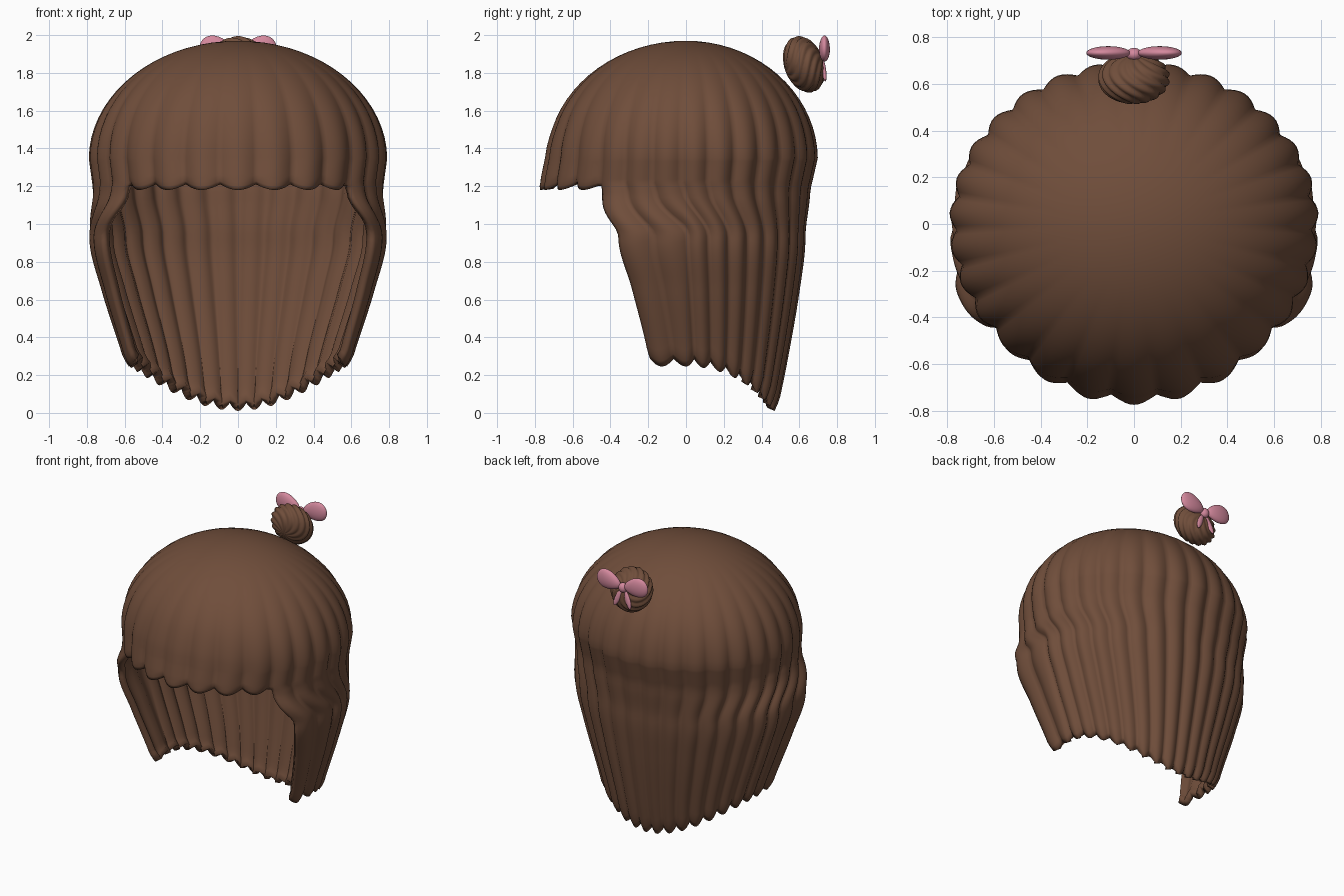
import bpy, bmesh, math
from mathutils import Matrix, Vector

if "Cube" in bpy.data.objects:
    bpy.data.objects.remove(bpy.data.objects["Cube"])


def material(name, rgb):
    m = bpy.data.materials.new(name)
    m.diffuse_color = (*rgb, 1)
    m.use_nodes = True
    m.node_tree.nodes["Principled BSDF"].inputs["Base Color"].default_value = m.diffuse_color
    return m


BROWN = material("brown hair", (0.16, 0.075, 0.043))
PINK = material("pink ribbon", (0.66, 0.25, 0.34))


def finish(name, bm, mat):
    me = bpy.data.meshes.new(name)
    bm.to_mesh(me)
    bm.free()
    me.materials.append(mat)
    me.polygons.foreach_set("use_smooth", [True] * len(me.polygons))
    ob = bpy.data.objects.new(name, me)
    bpy.context.collection.objects.link(ob)
    return ob


# Cross-section by height: z, half width, back depth, front depth, edge angle from the back
TABLE = [(0.00, .53, .475, .70, 104), (0.27, .595, .53, .77, 105),
         (0.65, .715, .595, .95, 108), (0.93, .78, .625, 1.08, 110),
         (1.18, .762, .65, .76, 127), (1.22, .765, .66, .74, 129),
         (1.35, .783, .69, .725, 129)]


def slope(i, c):
    a, b = TABLE[max(i - 1, 0)], TABLE[min(i + 1, len(TABLE) - 1)]
    return (b[c] - a[c]) / (b[0] - a[0])


def section(z):
    """Smoothly interpolated table; an ellipsoid dome above it."""
    if z >= 1.35:
        k = math.sqrt(max(0, 1 - ((z - 1.35) / .62) ** 2))
        return [v * k for v in TABLE[-1][1:4]] + [129]
    z = max(z, 0)
    i = max(j for j in range(len(TABLE) - 1) if TABLE[j][0] <= z)
    p, q = TABLE[i], TABLE[i + 1]
    h = q[0] - p[0]
    t = (z - p[0]) / h
    out = []
    for c in range(1, 5):
        if i >= 3:                      # linear-ish near the seam
            s = t * t * (3 - 2 * t) if i == 3 else t
            out.append(p[c] + (q[c] - p[c]) * s)
        else:
            m0, m1 = slope(i, c) * h, slope(i + 1, c) * h
            if i == 2:
                m1 = 0
            out.append((2*t**3 - 3*t*t + 1) * p[c] + (t**3 - 2*t*t + t) * m0
                       + (3*t*t - 2*t**3) * q[c] + (t**3 - t*t) * m1)
    return out


def hair_point(v, z, lobe, curl=0.0, fringe=False):
    """v is -1..1 across the curtain, or 1..2 through the fringe."""
    rx, rb, rf, edge = section(z)
    phi = math.radians(edge) * v if not fringe else math.radians(129 + 102 * (v - 1))
    amp = .03 * min(1, max(0, (1.92 - z) / .6))
    k = 1 - amp + amp * 1.4 * lobe - curl
    if fringe:                          # fringe swells forward near its hem
        k += .03 * math.sin(math.pi * (v - 1)) * max(0, min(1, (1.5 - z) / .25))
    c = math.cos(phi)
    return Vector((rx * math.sin(phi) * k, (rb if c > 0 else rf) * c * k, z))


# Hair shell: dome and fringe run all round, the curtain hangs from sides and back
LOCKS, FRINGE, ROWS, DROP = 21, 7, 26, 32
NC, NB = LOCKS * 8, FRINGE * 10
cols = []
for j in range(NC + 1):
    cols.append((2 * j / NC - 1, abs(math.sin(math.pi * LOCKS * j / NC)), False))
for j in range(1, NB):
    cols.append((1 + j / NB, abs(math.sin(math.pi * FRINGE * j / NB)), True))

bm = bmesh.new()
pole = bm.verts.new((0, 0, 1.97))
prev = None
for r in range(1, ROWS + 1):
    ring = []
    for v, lobe, fr in cols:
        end = 1.21 - .03 * lobe if fr else 1.2
        if r <= 18:
            z = 1.35 + .62 * math.cos(math.pi / 2 * r / 18)
        else:
            z = 1.35 + (end - 1.35) * (r - 18) / (ROWS - 18)
        curl = {ROWS: .025, ROWS - 1: .008}.get(r, 0) if fr else 0
        ring.append(bm.verts.new(hair_point(v, z, lobe, curl, fr)))
    n = len(ring)
    for j in range(n):
        k = (j + 1) % n
        if prev:
            bm.faces.new((prev[j], prev[k], ring[k], ring[j]))
        else:
            bm.faces.new((pole, ring[k], ring[j]))
    prev = ring
prev = prev[:NC + 1]
for r in range(1, DROP + 1):
    row = []
    for v, lobe, fr in cols[:NC + 1]:
        c = max(0, math.cos(math.radians(105) * v))
        hem = .285 - .235 * c * c - .04 * lobe
        z = 1.2 + (hem - 1.2) * r / DROP
        curl = {DROP: .03, DROP - 1: .01}.get(r, 0)
        row.append(bm.verts.new(hair_point(v, z, lobe, curl)))
    for j in range(NC):
        bm.faces.new((prev[j], prev[j + 1], row[j + 1], row[j]))
    prev = row
hair = finish("hair", bm, BROWN)
mod = hair.modifiers.new("thickness", "SOLIDIFY")
mod.thickness = .045
mod.offset = -1

# Bun: flattened ball with swirled strands, tilted on the back of the head
bm = bmesh.new()
bmesh.ops.create_uvsphere(bm, u_segments=96, v_segments=32, radius=1)
for vert in bm.verts:
    a, h = math.atan2(vert.co.y, vert.co.x), vert.co.z
    flat = math.hypot(vert.co.x, vert.co.y)
    ridge = abs(math.sin(6 * (a + 1.1 * h)))
    vert.co *= 1 - .10 * flat * (1 - ridge)
bm.transform(Matrix.Translation((0, .625, 1.845)) @ Matrix.Rotation(math.radians(-70), 4, 'X')
             @ Matrix.Diagonal((.155, .155, .105, 1)))
finish("bun", bm, BROWN)


# Bow: two loops, a knot and two short tails
def blob(name, loc, size, turn=0.0, tilt=0.0, pinch=0.0):
    bm = bmesh.new()
    bmesh.ops.create_uvsphere(bm, u_segments=32, v_segments=20, radius=1)
    for vert in bm.verts:               # narrow the end next to the knot
        vert.co.z *= 1 + pinch * vert.co.x
    bm.transform(Matrix.Translation(loc) @ Matrix.Rotation(turn, 4, 'Y')
                 @ Matrix.Rotation(tilt, 4, 'X') @ Matrix.Diagonal((*size, 1)))
    return finish(name, bm, PINK)


for s, side in ((1, "right"), (-1, "left")):
    blob("bow_loop_" + side, (s * .11, .733, 1.925), (.095, .029, .066), -s * .2, 0, s * .25)
    blob("bow_tail_" + side, (s * .04, .73, 1.815), (.02, .012, .065), -s * .4, .12)
blob("bow_knot", (0, .727, 1.895), (.032, .028, .035))
